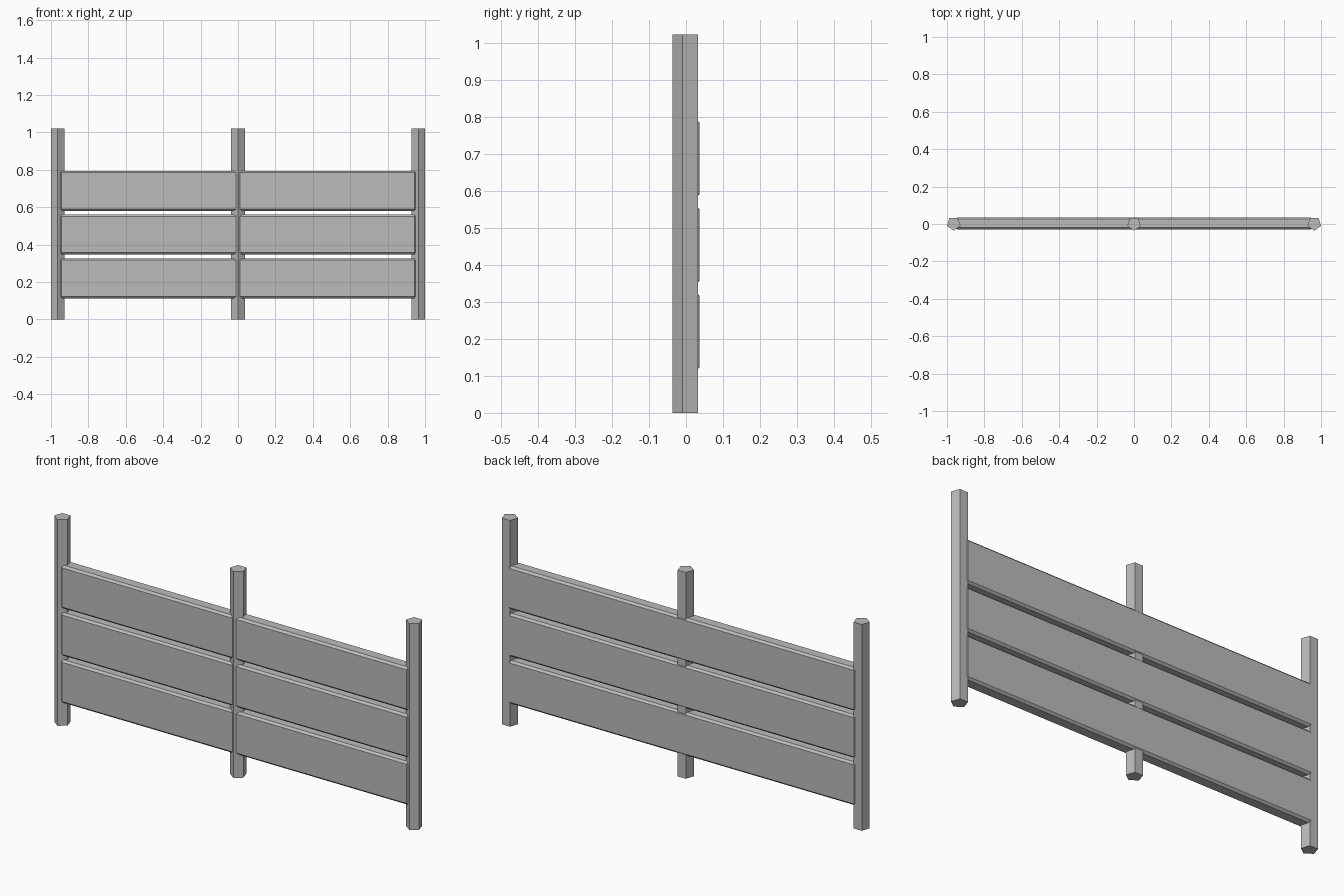
import bpy, bmesh, math

if "Cube" in bpy.data.objects:
    bpy.data.objects.remove(bpy.data.objects["Cube"])

grey = bpy.data.materials.new("weathered_grey")
grey.diffuse_color = (0.5, 0.5, 0.5, 1)
grey.use_nodes = True
grey.node_tree.nodes["Principled BSDF"].inputs["Base Color"].default_value = grey.diffuse_color

POST_R, POST_H = 0.038, 1.022
FRONT, BACK = -0.029, 0.036       # faces of the boards
BOARD_HALF, BOARD_H, CHAMFER = 0.955, 0.214, 0.01


def finish(bm, name):
    bmesh.ops.recalc_face_normals(bm, faces=bm.faces)
    mesh = bpy.data.meshes.new(name)
    bm.to_mesh(mesh)
    bm.free()
    mesh.materials.append(grey)
    obj = bpy.data.objects.new(name, mesh)
    bpy.context.collection.objects.link(obj)
    return obj


# Five-sided post with one corner pointing forward
def post(name, x):
    bm = bmesh.new()
    ring = []
    for i in range(5):
        a = -math.pi / 2 + i * math.tau / 5
        ring.append(bm.verts.new((x + POST_R * math.cos(a),
                                  0.002 + POST_R * math.sin(a), 0)))
    base = bm.faces.new(ring)
    top = bmesh.ops.extrude_face_region(bm, geom=[base], use_keep_orig=True)["geom"]
    bmesh.ops.translate(bm, vec=(0, 0, POST_H),
                        verts=[v for v in top if isinstance(v, bmesh.types.BMVert)])
    return finish(bm, name)


# Chamfered board running through all the posts
def board(name, z):
    bm = bmesh.new()
    bmesh.ops.create_cube(bm, size=1)
    bmesh.ops.scale(bm, vec=(2 * BOARD_HALF, BACK - FRONT, BOARD_H), verts=bm.verts)
    bmesh.ops.translate(bm, vec=(0, (FRONT + BACK) / 2, z), verts=bm.verts)
    bmesh.ops.bevel(bm, geom=bm.edges[:], offset=CHAMFER, segments=1,
                    affect='EDGES', profile=0.5)
    return finish(bm, name)


for name, x in (("left_post", -0.964), ("middle_post", 0), ("right_post", 0.964)):
    post(name, x)
for name, z in (("lower_board", 0.220), ("centre_board", 0.454), ("upper_board", 0.688)):
    board(name, z)
